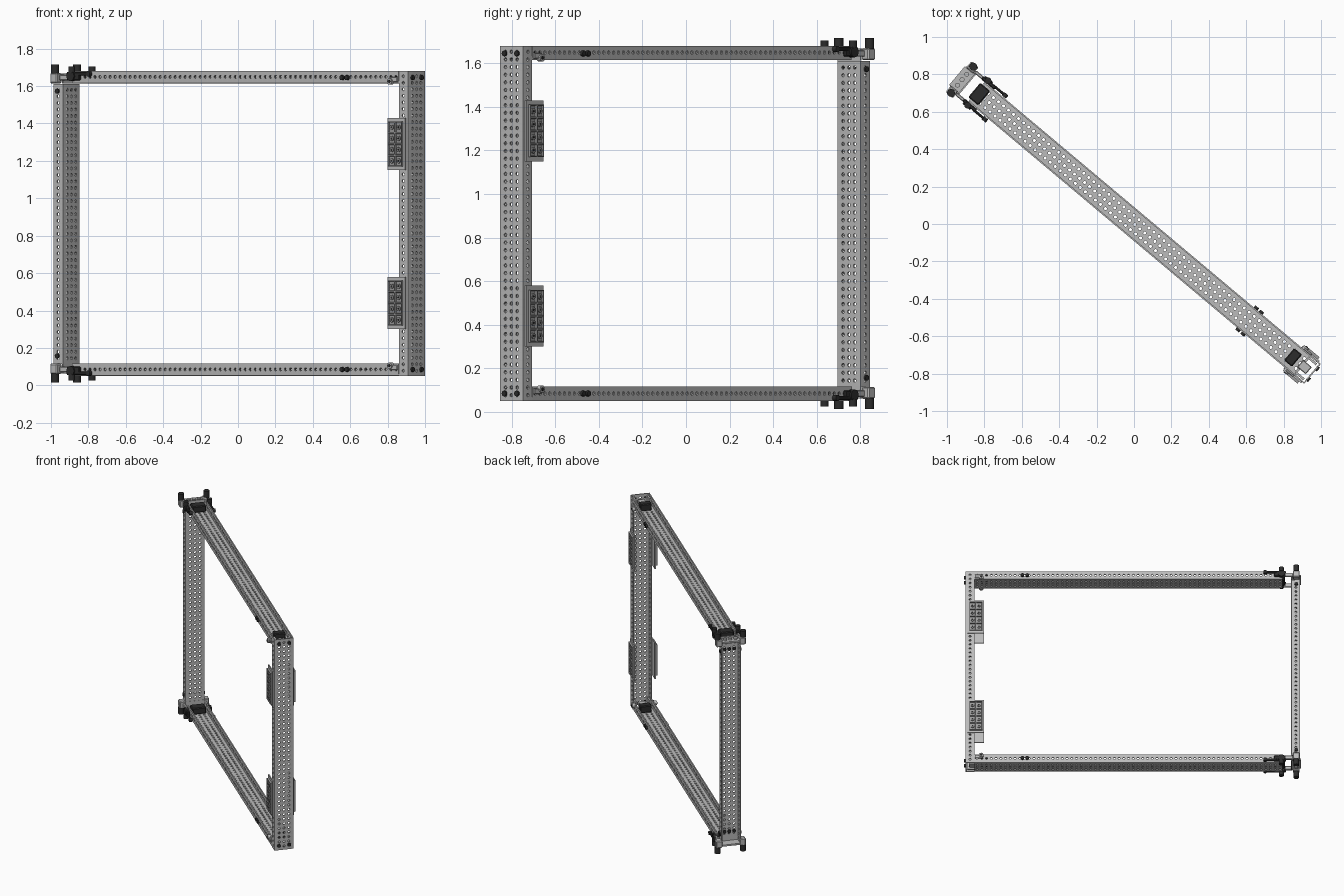
import bpy, bmesh, math
from mathutils import Matrix, Vector

if "Cube" in bpy.data.objects:
    bpy.data.objects.remove(bpy.data.objects["Cube"])

# The frame is built along local X, then turned to stand on the diagonal
TURN = Matrix.Rotation(math.radians(-40), 4, 'Z')
X, Y, Z = Vector((1, 0, 0)), Vector((0, 1, 0)), Vector((0, 0, 1))
WIDTH, DEPTH, PITCH, HOLE, SHEET = 0.14, 0.066, 0.035, 0.0085, 0.008


def material(name, grey):
    m = bpy.data.materials.new(name)
    m.use_nodes = True
    colour = (grey, grey, grey, 1)
    m.diffuse_color = colour
    m.node_tree.nodes["Principled BSDF"].inputs["Base Color"].default_value = colour
    return m


METAL = material("light grey metal", 0.5)
PLATE = material("mid grey plate", 0.33)
BLACK = material("black plastic", 0.025)


def finish(name, bm, mat):
    bmesh.ops.recalc_face_normals(bm, faces=bm.faces)
    me = bpy.data.meshes.new(name)
    bm.to_mesh(me)
    bm.free()
    me.materials.append(mat)
    ob = bpy.data.objects.new(name, me)
    ob.matrix_world = TURN
    bpy.context.collection.objects.link(ob)
    return ob


def box(name, centre, size, mat, bevel=0):
    bm = bmesh.new()
    bmesh.ops.create_cube(bm, size=1, matrix=Matrix.Translation(centre) @ Matrix.Diagonal((*size, 1)))
    if bevel:
        bmesh.ops.bevel(bm, geom=bm.edges[:], offset=bevel, segments=1, affect='EDGES')
    return finish(name, bm, mat)


def rod(name, centre, axis, radius, length, mat, sides=16):
    bm = bmesh.new()
    turn = axis.to_track_quat('Z', 'Y').to_matrix().to_4x4()
    bmesh.ops.create_cone(bm, cap_ends=True, segments=sides, radius1=radius, radius2=radius,
                          depth=length, matrix=Matrix.Translation(centre) @ turn)
    for f in bm.faces:
        f.smooth = len(f.verts) == 4
    for e in bm.edges:
        e.smooth = all(len(f.verts) == 4 for f in e.link_faces)
    return finish(name, bm, mat)


def hole_line(length, count):
    """Cell borders and hole centres along one side of a perforated sheet."""
    margin = (length - count * PITCH) / 2
    borders = [0] + [margin + PITCH * i for i in range(1, count)] + [length]
    return borders, [margin + PITCH * (i + 0.5) for i in range(count)]


def perforated(bm, origin, a, b, length, width, columns):
    """Sheet of square cells, each with an eight-sided hole."""
    xs, cx = hole_line(length, int(length / PITCH))
    ys, cy = hole_line(width, columns)
    for i, x in enumerate(cx):
        for j, y in enumerate(cy):
            lo_x, hi_x, lo_y, hi_y = xs[i], xs[i + 1], ys[j], ys[j + 1]
            rim = [(hi_x, y), (hi_x, hi_y), (x, hi_y), (lo_x, hi_y),
                   (lo_x, y), (lo_x, lo_y), (x, lo_y), (hi_x, lo_y)]
            outer = [bm.verts.new(origin + a * p + b * q) for p, q in rim]
            inner = [bm.verts.new(origin + a * (x + HOLE * math.cos(k * math.pi / 4))
                                  + b * (y + HOLE * math.sin(k * math.pi / 4))) for k in range(8)]
            for k in range(8):
                n = (k + 1) % 8
                bm.faces.new((outer[k], outer[n], inner[n], inner[k]))


def channel(name, start, along, across, flange, length):
    """U-shaped beam: perforated web and two perforated flanges."""
    bm = bmesh.new()
    half = (WIDTH - SHEET) / 2
    perforated(bm, start - across * half, along, across, length, 2 * half, 3)
    for side in (-1, 1):
        perforated(bm, start + across * half * side, along, flange, length, DEPTH - SHEET / 2, 1)
    bmesh.ops.remove_doubles(bm, verts=bm.verts, dist=0.0005)
    ob = finish(name, bm, METAL)
    mod = ob.modifiers.new("sheet thickness", 'SOLIDIFY')
    mod.thickness, mod.offset = SHEET, 0
    return ob


# Four beams
LOW, HIGH = 0.05, 1.68
S = SHEET / 2
channel("right_post", Vector((1.247 - S, 0, LOW)), Z, Y, -X, HIGH - LOW)
channel("left_post", Vector((-1.162 - S, 0, 0.115)), Z, Y, -X, 1.495)
channel("bottom_beam", Vector((-1.10, 0, LOW + S)), X, Y, Z, 2.28)
channel("top_beam", Vector((-1.10, 0, HIGH - DEPTH + S)), X, Y, Z, 2.28)

# Corner fittings, mirrored top and bottom, front and back
for level, mid, up in (("bottom", 0.085, -1), ("top", 1.645, 1)):
    # Foot carrier at the left end
    box(level + "_foot_carrier", (-1.2, 0, mid + up * 0.004), (0.07, 0.13, 0.012), METAL)
    box(level + "_carrier_inner_wall", (-1.165, 0, mid - up * 0.005), (0.008, 0.14, 0.055), METAL)
    for k in (-1, 0, 1):
        rod(level + "_carrier_boss", (-1.2, k * 0.038, mid + up * 0.013), Z, 0.013, 0.018, METAL)
        rod(level + "_post_screw", (-1.174, k * PITCH, mid - up * 0.075), X, 0.012, 0.012, BLACK, 12)
    # Dark connectors seated inside the beam ends
    box(level + "_left_connector", (-1.08, 0, mid + 0.004), (0.07, 0.10, 0.05), BLACK, 0.006)
    box(level + "_right_connector", (1.11, 0, mid), (0.055, 0.085, 0.055), BLACK, 0.006)
    box(level + "_right_bridge", (1.19, 0, mid - 0.01), (0.06, 0.05, 0.03), METAL, 0.004)
    for side in (-1, 1):
        # Feet
        box(level + "_foot_arm", (-1.2, side * 0.085, mid - up * 0.003), (0.05, 0.045, 0.055), METAL, 0.006)
        rod(level + "_foot", (-1.2, side * 0.092, mid + up * 0.046), Z, 0.021, 0.05, BLACK, 20)
        # Hinged clip on the beam side
        box(level + "_clip_arm", (-1.13, side * 0.078, mid), (0.09, 0.018, 0.03), METAL, 0.004)
        box(level + "_clip_body", (-1.08, side * 0.079, mid + up * 0.008), (0.09, 0.02, 0.045), BLACK, 0.005)
        rod(level + "_clip_pivot", (-1.09, side * 0.082, mid + up * 0.008), Y, 0.026, 0.03, BLACK)
        rod(level + "_clip_knob", (-1.09, side * 0.085, mid + up * 0.042), Z, 0.018, 0.035, BLACK)
        box(level + "_clip_lever", (-1.01, side * 0.084, mid + up * 0.02), (0.09, 0.014, 0.018), BLACK, 0.004)
        rod(level + "_clip_tip", (-0.97, side * 0.084, mid + up * 0.02), Y, 0.014, 0.022, BLACK, 12)
        # Light bracket at the right end
        box(level + "_bracket_tab", (1.15, side * 0.075, mid - up * 0.01), (0.055, 0.012, 0.026), METAL, 0.003)
        rod(level + "_bracket_pin", (1.13, side * 0.078, mid - up * 0.02), Y, 0.017, 0.022, METAL)
        rod(level + "_bracket_screw", (1.13, side * 0.09, mid - up * 0.02), Y, 0.008, 0.006, BLACK, 12)
        box(level + "_bracket_cheek", (1.2, side * 0.052, mid), (0.06, 0.012, 0.05), METAL)
        # Screws
        rod(level + "_end_screw", (1.25, side * 0.037, mid), X, 0.013, 0.012, BLACK, 12)
        rod(level + "_left_post_screw", (-1.2, side * 0.073, mid - up * 0.072), Y, 0.013, 0.012, BLACK, 12)
        for x in (0.79, 0.825):
            rod(level + "_beam_screw", (x, side * 0.075, mid), Y, 0.013, 0.018, BLACK, 12)


def ribbed_pad(name, centre, side):
    """Raised pad with two by four recessed pockets."""
    bm = bmesh.new()
    bmesh.ops.create_grid(bm, x_segments=2, y_segments=4, size=0.5,
                          matrix=Matrix.Diagonal((0.096, 0.24, 1, 1)))
    top = bm.faces[:]
    border = [e for e in bm.edges if e.is_boundary]
    skirt = bmesh.ops.extrude_edge_only(bm, edges=border)["geom"]
    for v in skirt:
        if isinstance(v, bmesh.types.BMVert):
            v.co.z -= 0.014
    bmesh.ops.inset_individual(bm, faces=top, thickness=0.005, depth=0)
    bmesh.ops.inset_individual(bm, faces=top, thickness=0.003, depth=-0.009)
    stand = Matrix.Rotation(math.radians(-90 * side), 4, 'X')
    bmesh.ops.transform(bm, matrix=Matrix.Translation(centre) @ stand, verts=bm.verts)
    return finish(name, bm, PLATE)


# Mounting plates on both sides of the right post
for level, z in (("lower", 0.44), ("upper", 1.29)):
    for side in (-1, 1):
        box(level + "_mount_plate", (1.17, side * 0.074, z), (0.122, 0.008, 0.28), METAL)
        ribbed_pad(level + "_mount_pad", (1.17, side * 0.092, z), side)
        for i in (-1, 1):
            for j in (-1.5, -0.5, 0.5, 1.5):
                spot = (1.17 + i * 0.024, side * 0.086, z + j * 0.06)
                rod(level + "_pad_boss", spot, Y, 0.013, 0.01, PLATE, 12)
                rod(level + "_pad_hole", (spot[0], side * 0.0912, spot[2]), Y, 0.006, 0.002, BLACK, 8)
